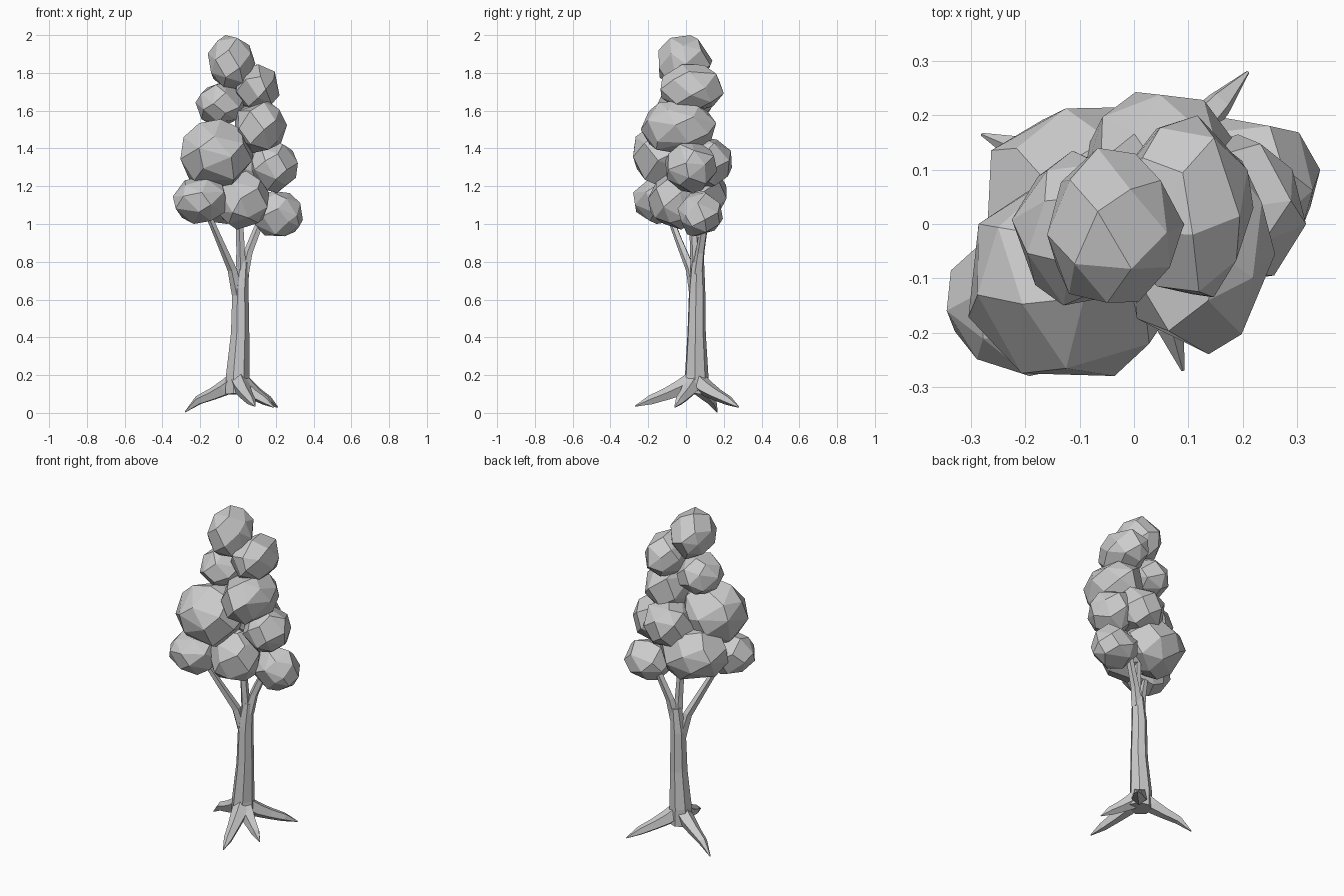
import bpy, bmesh, math, random
from mathutils import Vector

if "Cube" in bpy.data.objects:
    bpy.data.objects.remove(bpy.data.objects["Cube"])

random.seed(11)


def finish(bm, name):
    bmesh.ops.recalc_face_normals(bm, faces=bm.faces)
    mesh = bpy.data.meshes.new(name)
    bm.to_mesh(mesh)
    bm.free()
    obj = bpy.data.objects.new(name, mesh)
    bpy.context.collection.objects.link(obj)
    return obj


def limb(name, path, sides=6):
    """Faceted tapering tube through (x, y, z, radius) points."""
    bm = bmesh.new()
    pts = [Vector(p[:3]) for p in path]
    rings, side, prev = [], None, None
    for i, p in enumerate(pts):
        t = (pts[min(i + 1, len(pts) - 1)] - pts[max(i - 1, 0)]).normalized()
        if side is None:
            side = t.orthogonal().normalized()
        else:
            side = prev.rotation_difference(t) @ side
        prev = t
        other = t.cross(side)
        ring = []
        for k in range(sides):
            a = 2 * math.pi * k / sides
            ring.append(bm.verts.new(p + path[i][3] * (math.cos(a) * side + math.sin(a) * other)))
        rings.append(ring)
    for lo, hi in zip(rings, rings[1:]):
        for k in range(sides):
            j = (k + 1) % sides
            bm.faces.new((lo[k], lo[j], hi[j], hi[k]))
    bm.faces.new(rings[0][::-1])
    bm.faces.new(rings[-1])
    return finish(bm, name)


def leaf_clump(name, lo, hi, count=26):
    """Irregular faceted boulder: hull of jittered sphere points, fitted to a box."""
    spin = random.uniform(0, 6.28)
    dirs = []
    for i in range(count):
        z = 1 - 2 * (i + 0.5) / count
        a = spin + i * 2.39996
        r = math.sqrt(1 - z * z)
        d = Vector((r * math.cos(a), r * math.sin(a), z))
        d += Vector([random.uniform(-0.16, 0.16) for _ in range(3)])
        dirs.append(d.normalized() * random.uniform(1.0, 1.07))
    low = [min(d[k] for d in dirs) for k in range(3)]
    high = [max(d[k] for d in dirs) for k in range(3)]
    bm = bmesh.new()
    for d in dirs:
        bm.verts.new([lo[k] + (hi[k] - lo[k]) * (d[k] - low[k]) / (high[k] - low[k])
                      for k in range(3)])
    bmesh.ops.convex_hull(bm, input=bm.verts)
    bmesh.ops.delete(bm, geom=[v for v in bm.verts if not v.link_faces], context='VERTS')
    # merge nearly coplanar triangles into broader facets
    bmesh.ops.dissolve_limit(bm, angle_limit=math.radians(14), verts=bm.verts, edges=bm.edges)
    return finish(bm, name)


# Trunk, leaning slightly
limb("trunk", [(0.0, 0.05, 0.10, 0.07), (-0.003, 0.055, 0.20, 0.064),
               (0.01, 0.055, 0.42, 0.050), (0.012, 0.058, 0.66, 0.044),
               (0.025, 0.062, 0.80, 0.034)], 7)

# Branches
limb("branch_left", [(0.0, 0.05, 0.62, 0.032), (-0.03, 0.025, 0.76, 0.026),
                     (-0.10, -0.04, 0.92, 0.02), (-0.17, -0.10, 1.08, 0.016)], 5)
limb("branch_middle", [(0.018, 0.055, 0.74, 0.03), (0.015, 0.045, 0.86, 0.024),
                       (0.005, 0.035, 1.08, 0.02)], 5)
limb("branch_right", [(0.03, 0.062, 0.74, 0.032), (0.055, 0.075, 0.85, 0.025),
                      (0.13, 0.105, 1.04, 0.02)], 5)

# Roots: tip of each root, reached from the trunk foot
foot = Vector((0.0, 0.05, 0.0))
tips = {"left": (-0.28, 0.165, 0.005), "back": (0.21, 0.28, 0.03),
        "front": (0.09, -0.27, 0.035), "right": (0.19, -0.06, 0.03)}
for label, tip in tips.items():
    def at(f, z, r):
        p = foot.lerp(Vector((tip[0], tip[1], 0)), f)
        return (p.x, p.y, z, r)
    limb("root_" + label, [at(0.0, 0.18, 0.05), at(0.25, 0.13, 0.045),
                           at(0.48, 0.098, 0.035), at(0.75, 0.066, 0.026),
                           at(1.0, tip[2], 0.003)], 5)

# Foliage clumps: lowest corner, highest corner
clumps = [
    ((-0.16, -0.145, 1.71), (0.092, 0.14, 2.0)),
    ((-0.02, -0.135, 1.60), (0.22, 0.20, 1.845)),
    ((-0.225, -0.15, 1.52), (0.03, 0.135, 1.745)),
    ((-0.015, -0.24, 1.375), (0.26, 0.16, 1.65)),
    ((-0.305, -0.28, 1.19), (0.08, 0.09, 1.555)),
    ((0.055, -0.11, 1.165), (0.317, 0.165, 1.445)),
    ((-0.345, -0.28, 1.0), (-0.055, 0.0, 1.25)),
    ((-0.13, -0.20, 0.97), (0.165, 0.09, 1.28)),
    ((0.07, -0.045, 0.935), (0.343, 0.195, 1.175)),
    ((-0.27, -0.12, 1.0), (0.11, 0.215, 1.32)),
    ((-0.10, -0.04, 1.19), (0.20, 0.243, 1.465)),
]
for i, (lo, hi) in enumerate(clumps, 1):
    leaf_clump(f"foliage_{i}", lo, hi)
